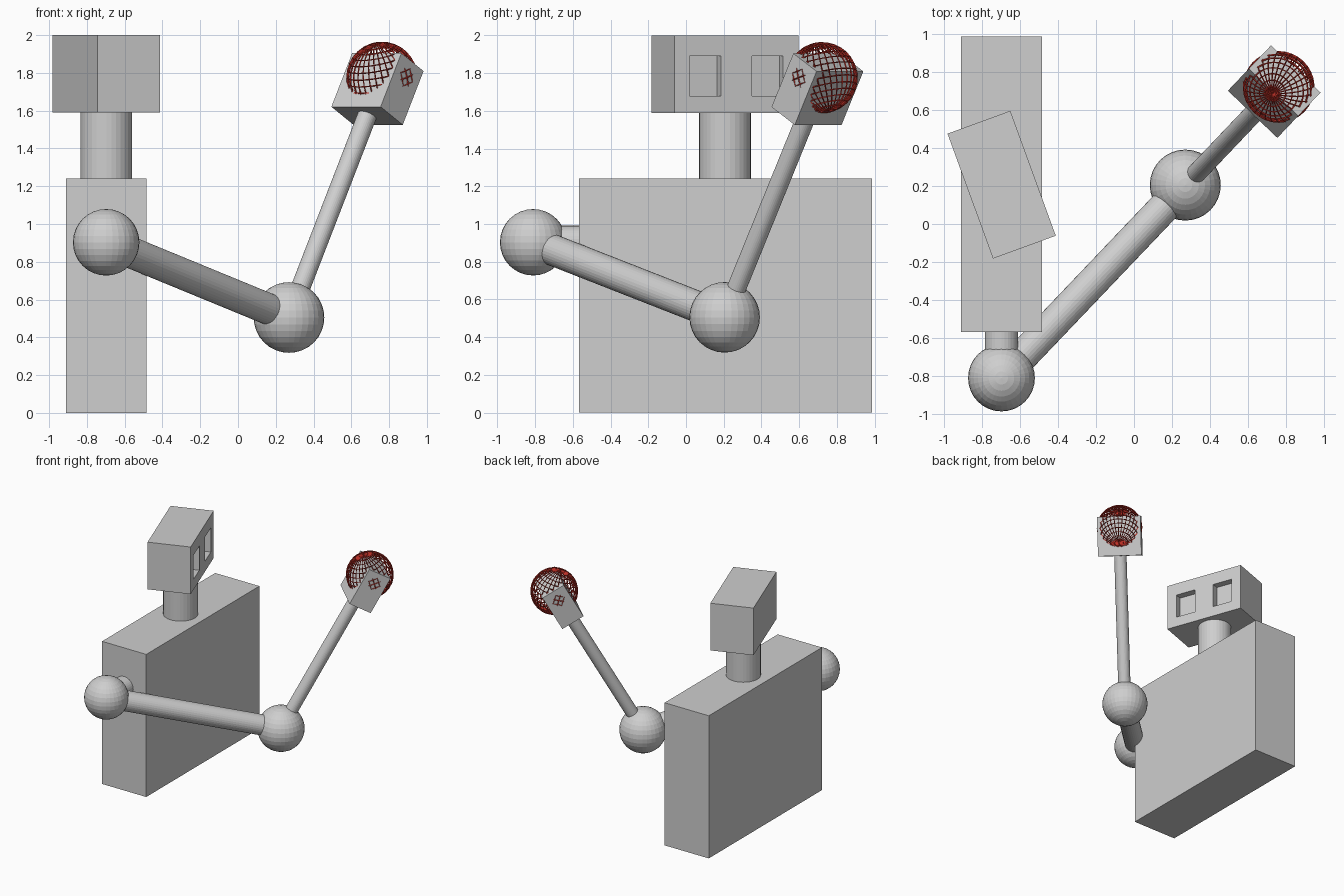
import bpy, math
from mathutils import Vector, Matrix

if "Cube" in bpy.data.objects:
    bpy.data.objects.remove(bpy.data.objects["Cube"])


def material(name, rgb):
    m = bpy.data.materials.new(name)
    m.diffuse_color = (*rgb, 1)
    m.use_nodes = True
    m.node_tree.nodes["Principled BSDF"].inputs["Base Color"].default_value = m.diffuse_color
    return m


GREY = material("light grey", (0.62, 0.62, 0.62))
RED = material("red", (0.52, 0.03, 0.02))


def finish(name, mat):
    o = bpy.context.object
    o.name = name
    o.data.materials.append(mat)
    return o


def box(name, size, matrix, mat=GREY):
    bpy.ops.mesh.primitive_cube_add(size=1)
    o = finish(name, mat)
    o.data.transform(Matrix.Diagonal((*size, 1)))
    o.matrix_world = matrix
    return o


def ball(name, centre, r, mat=GREY):
    bpy.ops.mesh.primitive_uv_sphere_add(segments=32, ring_count=16, radius=r, location=centre)
    return finish(name, mat)


def rod(name, a, b, r):
    a, b = Vector(a), Vector(b)
    bpy.ops.mesh.primitive_cylinder_add(vertices=32, radius=r, depth=(b - a).length,
                                        location=(a + b) / 2)
    o = finish(name, GREY)
    o.rotation_mode = 'QUATERNION'
    o.rotation_quaternion = (b - a).to_track_quat('Z', 'Y')
    return o


def frame(side, up, centre):
    """Matrix whose local x is side and local z is up."""
    m = Matrix((side, up.cross(side), up)).transposed().to_4x4()
    m.translation = centre
    return m


# Torso and neck
box("torso", (0.425, 1.555, 1.24), Matrix.Translation((-0.698, 0.21, 0.62)))
rod("neck", (-0.697, 0.207, 1.2), (-0.697, 0.207, 1.62), 0.137)

# Head turned toward the held ball, with two recessed eyes
head_m = Matrix.Translation((-0.697, 0.207, 1.795)) @ Matrix.Rotation(math.radians(20), 4, 'Z')
head = box("head", (0.352, 0.70, 0.41), head_m)
for side, y in (("right", -0.176), ("left", 0.176)):
    cutter = box("eye_cutter_" + side, (0.12, 0.176, 0.21),
                 head_m @ Matrix.Translation((0.176, y, -0.01)))
    cutter.hide_render = True
    cutter.hide_viewport = True
    mod = head.modifiers.new("eye_" + side, 'BOOLEAN')
    mod.operation = 'DIFFERENCE'
    mod.solver = 'EXACT'
    mod.object = cutter

# Arm
shoulder = Vector((-0.698, -0.811, 0.903))
elbow = Vector((0.27, 0.205, 0.505))
grip = Vector((0.762, 0.722, 1.776))
ball("shoulder_joint", shoulder, 0.176)
rod("shoulder_axle", shoulder, (-0.698, -0.5, 0.903), 0.088)
rod("upper_arm", shoulder, elbow, 0.083)
ball("elbow_joint", elbow, 0.187)

along = (grip - elbow).normalized()
side = along.cross(Vector((0, 0, 1))).normalized()
hand_centre = grip - along * 0.07
rod("forearm", elbow, hand_centre - along * 0.1, 0.051)
box("hand", (0.36, 0.195, 0.326), frame(side, along, hand_centre))

# Wire ball held in the hand, its axis leaning back toward the head
flat = Vector((along.x, along.y, 0)).normalized()
tilt = math.radians(16)
axis = -flat * math.sin(tilt) + Vector((0, 0, 1)) * math.cos(tilt)
wire = ball("wire_ball", (0, 0, 0), 0.184, RED)
wire.matrix_world = frame(side, axis, grip)
mod = wire.modifiers.new("wires", 'WIREFRAME')
mod.thickness = 0.01
mod.use_even_offset = False
